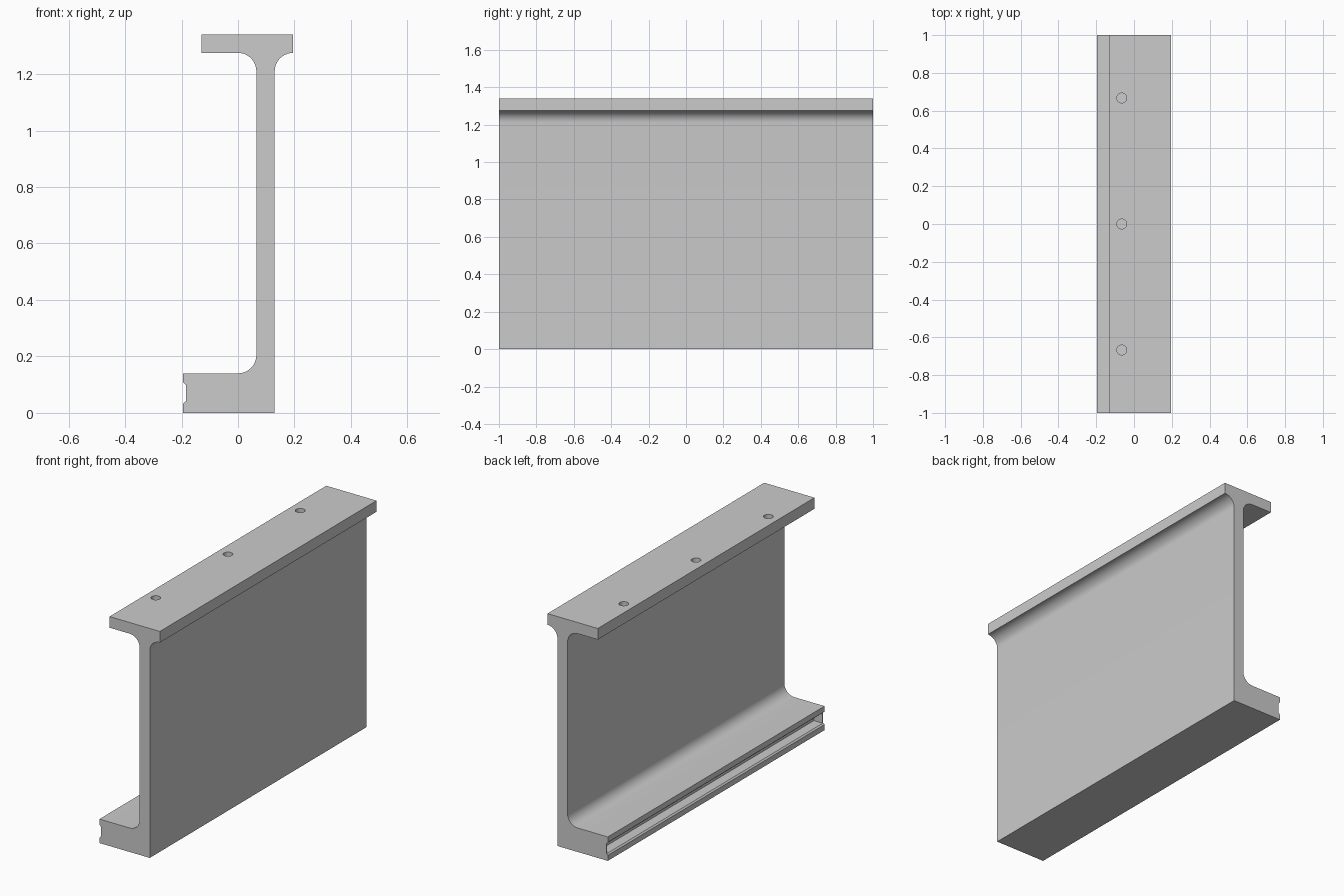
import bpy, bmesh
from math import cos, sin, pi, radians

cube = bpy.data.objects.get("Cube")
if cube:
    bpy.data.objects.remove(cube, do_unlink=True)

# One plain grey
grey = bpy.data.materials.new("plain_grey")
grey.use_nodes = True
tone = (0.6, 0.6, 0.6, 1)
grey.diffuse_color = tone
grey.node_tree.nodes["Principled BSDF"].inputs["Base Color"].default_value = tone


def finish(name, bm):
    bmesh.ops.recalc_face_normals(bm, faces=bm.faces[:])
    mesh = bpy.data.meshes.new(name)
    bm.to_mesh(mesh)
    bm.free()
    mesh.materials.append(grey)
    ob = bpy.data.objects.new(name, mesh)
    bpy.context.scene.collection.objects.link(ob)
    return ob


def extrude(name, profile, y0, y1):
    """Sweep an x-z outline along y."""
    bm = bmesh.new()
    face = bm.faces.new([bm.verts.new((x, y0, z)) for x, z in profile])
    out = bmesh.ops.extrude_face_region(bm, geom=[face])
    moved = [g for g in out["geom"] if isinstance(g, bmesh.types.BMVert)]
    bmesh.ops.translate(bm, verts=moved, vec=(0, y1 - y0, 0))
    return finish(name, bm)


def fillet(cx, cz, start, end, r=0.065, n=10):
    """Arc points between two angles in degrees."""
    angles = [radians(start + (end - start) * i / n) for i in range(n + 1)]
    return [(cx + r * cos(a), cz + r * sin(a)) for a in angles]


# Main section: slotted foot, web and top flange
half = 0.195
foot_top, flange_low, top = 0.14, 1.275, 1.34
slot_back, slot_low, slot_high = -0.13, 0.04, 0.10
lip = 0.008
profile = [(-half, 0), (0.13, 0)]
profile += fillet(half, flange_low - 0.065, 180, 90)
profile += [(half, top), (-0.13, top), (-0.13, flange_low)]
profile += fillet(0, flange_low - 0.065, 90, 0)
profile += fillet(0, foot_top + 0.065, 0, -90)
profile += [(-half, foot_top),
            (-half, slot_high + lip), (-half + lip, slot_high),
            (slot_back, slot_high), (slot_back, slot_low),
            (-half + lip, slot_low), (-half, slot_low - lip)]
beam = extrude("beam", profile, -1, 1)

# Three bolt holes through the flange
bm = bmesh.new()
for y in (-0.667, 0, 0.667):
    out = bmesh.ops.create_cone(bm, cap_ends=True, segments=32,
                                radius1=0.026, radius2=0.026, depth=0.2)
    bmesh.ops.translate(bm, verts=out["verts"], vec=(-0.065, y, top - 0.03))
cutter = finish("hole_cutter", bm)
cutter.hide_render = True
cutter.hide_viewport = True
cut = beam.modifiers.new("bolt_holes", "BOOLEAN")
cut.operation = "DIFFERENCE"
cut.solver = "EXACT"
cut.object = cutter
bpy.context.view_layer.update()
depsgraph = bpy.context.evaluated_depsgraph_get()
holed = bpy.data.meshes.new_from_object(beam.evaluated_get(depsgraph))
beam.modifiers.clear()
beam.data = holed
bpy.data.objects.remove(cutter, do_unlink=True)

# Thin plates closing the slot at both ends
cap = [(-half + 0.01, slot_low), (slot_back, slot_low),
       (slot_back, slot_high), (-half + 0.01, slot_high)]
for side, y0 in (("front", -1), ("back", 0.995)):
    extrude(side + "_slot_end", cap, y0, y0 + 0.005)

# Smooth fillets and holes, keep edges sharp
for ob in bpy.context.selected_objects:
    ob.select_set(False)
beam.select_set(True)
bpy.context.view_layer.objects.active = beam
bpy.ops.object.shade_smooth_by_angle(angle=radians(30))
